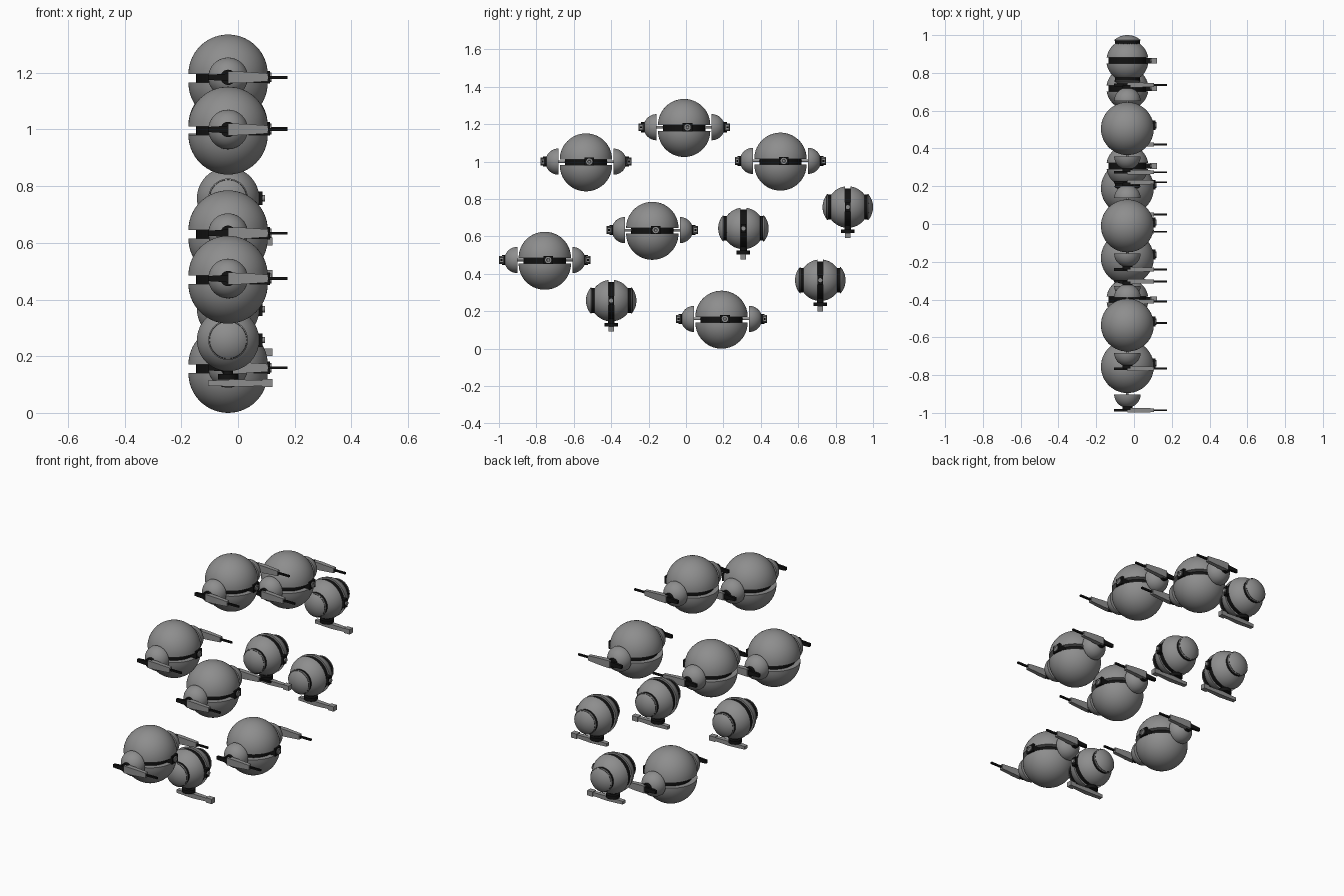
import bpy, bmesh, math
from mathutils import Vector, Matrix

if "Cube" in bpy.data.objects:
    bpy.data.objects.remove(bpy.data.objects["Cube"])

def material(name, v):
    m = bpy.data.materials.new(name)
    m.diffuse_color = (v, v, v, 1)
    m.use_nodes = True
    m.node_tree.nodes["Principled BSDF"].inputs["Base Color"].default_value = m.diffuse_color
    return m

GREY = material("mid grey", 0.27)
BLACK = material("near black", 0.006)
CX = -0.035  # drone centre in x

def finish(name, bm, mat):
    bmesh.ops.recalc_face_normals(bm, faces=bm.faces)
    me = bpy.data.meshes.new(name)
    bm.to_mesh(me)
    bm.free()
    me.materials.append(mat)
    ob = bpy.data.objects.new(name, me)
    bpy.context.collection.objects.link(ob)
    return ob

def lathe(name, profile, axis, centre, mat, n=48):
    """Spin (radius, height) points about an axis direction."""
    bm = bmesh.new()
    rings = []
    for r, h in profile:
        if r < 1e-5:
            rings.append([bm.verts.new((0, 0, h))])
        else:
            rings.append([bm.verts.new((r * math.cos(2 * math.pi * i / n),
                                        r * math.sin(2 * math.pi * i / n), h)) for i in range(n)])
    for a, b in zip(rings, rings[1:]):
        for i in range(n):
            j = (i + 1) % n
            if len(a) == 1:
                bm.faces.new((a[0], b[i], b[j]))
            elif len(b) == 1:
                bm.faces.new((a[i], a[j], b[0]))
            else:
                bm.faces.new((a[i], a[j], b[j], b[i]))
    rot = Vector((0, 0, 1)).rotation_difference(Vector(axis)).to_matrix().to_4x4()
    bm.transform(Matrix.Translation(centre) @ rot)
    return finish(name, bm, mat)

def disc(name, r, h0, h1, axis, centre, mat, n=40):
    return lathe(name, [(0, h0), (r, h0), (r, h1), (0, h1)], axis, centre, mat, n)

def arc(r, a0, a1, n=14):
    """Sphere profile between two latitudes in degrees."""
    return [(r * math.cos(math.radians(a0 + (a1 - a0) * i / n)),
             r * math.sin(math.radians(a0 + (a1 - a0) * i / n))) for i in range(n + 1)]

def bar(name, sections, centre, mat):
    """Box along x; sections are (x, half width y, half height z)."""
    bm = bmesh.new()
    rings = [[bm.verts.new((centre[0] + x, centre[1] + sy * w, centre[2] + sz * h))
              for sy, sz in ((-1, -1), (1, -1), (1, 1), (-1, 1))] for x, w, h in sections]
    bm.faces.new(rings[0])
    bm.faces.new(rings[-1])
    for a, b in zip(rings, rings[1:]):
        for i in range(4):
            j = (i + 1) % 4
            bm.faces.new((a[i], a[j], b[j], b[i]))
    return finish(name, bm, mat)

def large_drone(y, z):
    zb = z + 0.004  # belt height
    # split spherical shell
    for s, label in ((1, "upper_shell"), (-1, "lower_shell")):
        lathe(label, [(0, 0)] + arc(0.14, 0, 90), (0, 0, s), (CX, y, z + s * 0.015), GREY, 56)
    disc("belt", 0.113, -0.019, 0.019, (0, 0, 1), (CX, y, z), BLACK)
    # eye housing and lens, slightly off centre
    bar("eye_housing", [(0.09, 0.026, 0.022), (0.148, 0.026, 0.022)], (CX, y + 0.018, zb), BLACK)
    lathe("eye_lens", [(0, 0), (0.017, 0), (0.017, 0.005), (0.009, 0.005), (0.007, 0.001), (0, 0.001)],
          (1, 0, 0), (CX + 0.148, y + 0.018, zb), GREY, 24)
    # side pods with guns
    for s in (-1, 1):
        c = (CX, y, zb)
        ax = (0, s, 0)
        disc("pod_axle", 0.007, 0.10, 0.16, ax, c, GREY, 16)
        lathe("pod_dome", [(0, 0)] + arc(0.07, 0, 90), ax, (CX, y + s * 0.147, zb), GREY, 40)
        disc("gun_mount", 0.027, 0.19, 0.23, ax, c, BLACK, 24)
        g = (CX, y + s * 0.231, zb)
        bar("gun_rear", [(-0.07, 0.007, 0.009), (0.01, 0.007, 0.014)], g, BLACK)
        bar("gun_body", [(0.0, 0.013, 0.021), (0.05, 0.013, 0.02), (0.14, 0.010, 0.014)], g, GREY)
        bar("gun_barrel", [(0.14, 0.005, 0.005), (0.21, 0.005, 0.005)], g, BLACK)

def small_drone(y, z):
    c = (CX, y, z)
    for s in (-1, 1):
        ax = (0, s, 0)
        # half shells, dark collars and domed caps
        lathe("side_shell", [(0, 0.015)] + arc(0.111, 8, 54) + [(0, 0.09)], ax, c, GREY)
        disc("side_collar", 0.066, 0.088, 0.113, ax, c, BLACK)
        rr = (0.07 ** 2 + 0.026 ** 2) / (2 * 0.026)
        a = math.degrees(math.acos(0.07 / rr))
        cap = [(r, h - rr + 0.135) for r, h in arc(rr, a, 90, 8)]
        lathe("side_cap", [(0, 0.106), (0.07, 0.106)] + cap, ax, c, GREY)
    disc("belt", 0.1, -0.018, 0.018, (0, 1, 0), c, BLACK)
    # front eye
    bar("eye_housing", [(0.08, 0.014, 0.024), (0.122, 0.014, 0.024)], c, BLACK)
    disc("eye_lens", 0.011, 0.122, 0.13, (1, 0, 0), c, GREY, 20)
    # under-slung gun
    disc("gun_neck", 0.018, -0.125, -0.09, (0, 0, 1), c, BLACK, 24)
    disc("gun_turntable", 0.036, -0.139, -0.119, (0, 0, 1), c, BLACK, 32)
    g = (CX, y, z - 0.152)
    bar("gun_body", [(-0.07, 0.012, 0.009), (0.03, 0.014, 0.013), (0.12, 0.011, 0.010)], g, GREY)
    bar("gun_muzzle", [(0.12, 0.015, 0.014), (0.156, 0.015, 0.014)], g, GREY)

for y, z in ((-0.01, 1.18), (-0.535, 0.996), (0.505, 1.0), (-0.18, 0.63), (-0.755, 0.47), (0.19, 0.155)):
    large_drone(y, z)
for y, z in ((0.307, 0.643), (0.865, 0.757), (0.718, 0.366), (-0.40, 0.257)):
    small_drone(y, z)

# smooth shading with sharp edges kept
bpy.ops.object.select_all(action='SELECT')
bpy.context.view_layer.objects.active = bpy.context.scene.objects[0]
bpy.ops.object.shade_smooth_by_angle(angle=math.radians(32))
